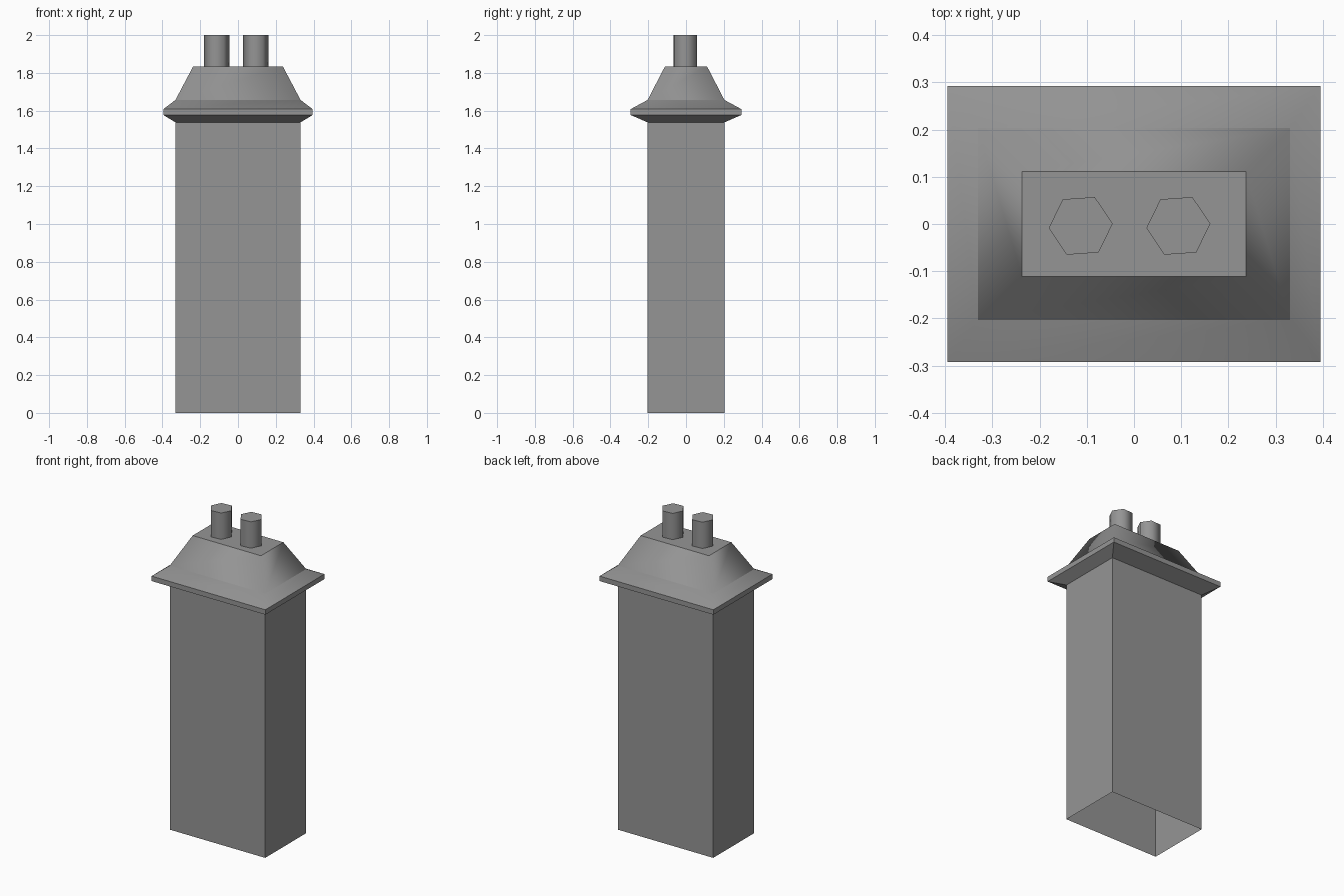
import bpy, bmesh
from math import radians
from mathutils import Matrix

cube = bpy.data.objects.get("Cube")
if cube:
    bpy.data.objects.remove(cube, do_unlink=True)

grey = bpy.data.materials.new("stone_grey")
grey.use_nodes = True
colour = (0.3, 0.3, 0.3, 1)
grey.diffuse_color = colour
grey.node_tree.nodes["Principled BSDF"].inputs["Base Color"].default_value = colour


def add_object(name, bm):
    mesh = bpy.data.meshes.new(name)
    bm.to_mesh(mesh)
    bm.free()
    mesh.materials.append(grey)
    obj = bpy.data.objects.new(name, mesh)
    bpy.context.collection.objects.link(obj)
    return obj


def rect_loft(name, levels, cap_top=False, smooth_bands=()):
    """Stack rectangles (half width, half depth, z) and bridge them."""
    bm = bmesh.new()
    rings = [[bm.verts.new((sx * w, sy * d, z))
              for sx, sy in ((-1, -1), (1, -1), (1, 1), (-1, 1))]
             for w, d, z in levels]
    for band, (low, high) in enumerate(zip(rings, rings[1:])):
        for i in range(4):
            j = (i + 1) % 4
            face = bm.faces.new((low[i], low[j], high[j], high[i]))
            face.smooth = band in smooth_bands
    if cap_top:
        bm.faces.new(rings[-1])
    # Horizontal edges stay crisp, sloping corners blend
    for edge in bm.edges:
        a, b = edge.verts
        edge.smooth = abs(a.co.z - b.co.z) > 0.001
    return add_object(name, bm)


# Hollow shaft, open at the bottom
rect_loft("shaft", [(0.331, 0.203, 0), (0.331, 0.203, 1.538)])

# Flared rim and tapering crown
rect_loft("crown", [(0.331, 0.203, 1.538), (0.395, 0.293, 1.577),
                    (0.395, 0.293, 1.608), (0.331, 0.203, 1.657),
                    (0.237, 0.111, 1.835)],
          cap_top=True, smooth_bands=(2, 3))

# Two six-sided pots
for name, x in (("right_pot", -0.113), ("left_pot", 0.094)):
    bm = bmesh.new()
    bmesh.ops.create_cone(bm, cap_ends=True, segments=6, radius1=0.068,
                          radius2=0.068, depth=0.167,
                          matrix=Matrix.Translation((x, -0.004, 1.9165))
                          @ Matrix.Rotation(radians(34), 4, "Z"))
    for face in bm.faces:
        face.smooth = len(face.verts) == 4
    for edge in bm.edges:
        a, b = edge.verts
        edge.smooth = abs(a.co.z - b.co.z) > 0.01
    add_object(name, bm)
